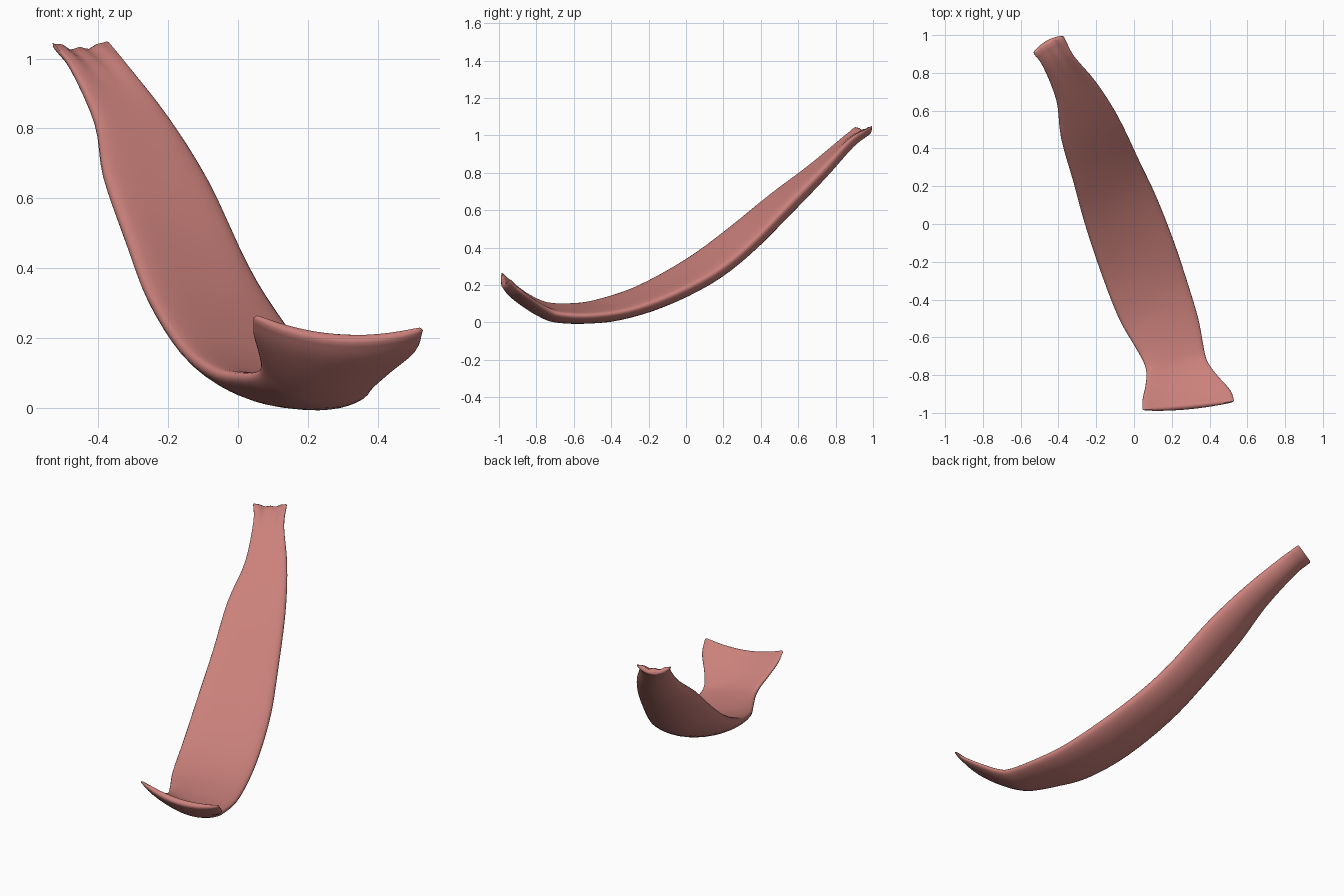
import bpy, bmesh, math
from mathutils import Vector

cube = bpy.data.objects.get("Cube")
if cube:
    bpy.data.objects.remove(cube, do_unlink=True)

# Stations from the upper end to the flared foot:
# left edge, right edge, (lower sag, half thickness, upper sag)
STATIONS = [
    ((-.53, .90, 1.04), (-.37, .99, 1.045), (.032, .018, .034)),
    ((-.48, .83, .975), (-.315, .885, .975), (.026, .026, .024)),
    ((-.41, .65, .82), (-.20, .75, .825), (.03, .035, .016)),
    ((-.385, .45, .67), (-.085, .57, .64), (.042, .04, .016)),
    ((-.32, .22, .485), (.03, .33, .395), (.048, .042, .018)),
    ((-.26, 0, .325), (.12, .14, .25), (.048, .042, .018)),
    ((-.17, -.27, .178), (.21, -.09, .135), (.042, .04, .018)),
    ((-.08, -.50, .105), (.28, -.30, .062), (.037, .036, .016)),
    ((0, -.64, .09), (.34, -.50, .034), (.034, .032, .014)),
    ((.05, -.73, .095), (.37, -.66, .04), (.036, .03, .016)),
    ((.066, -.79, .115), (.39, -.73, .064), (.036, .028, .024)),
    ((.06, -.86, .155), (.44, -.80, .107), (.037, .026, .034)),
    ((.045, -.93, .21), (.51, -.88, .165), (.038, .024, .038)),
    ((.045, -.98, .258), (.53, -.935, .222), (.036, .018, .038)),
]
STEPS, SIDES = 4, 36


def spline(points, u):
    """Smooth curve through a row of points."""
    i = min(int(u), len(points) - 2)
    t = u - i
    b, c = Vector(points[i]), Vector(points[i + 1])
    a = Vector(points[i - 1]) if i else b * 2 - c
    d = Vector(points[i + 2]) if i + 2 < len(points) else c * 2 - b
    return (b * 2 + (c - a) * t + (a * 2 - b * 5 + c * 4 - d) * t ** 2
            + (b * 3 - a - c * 3 + d) * t ** 3) / 2


lefts, rights, shapes = zip(*STATIONS)
last = len(STATIONS) - 1


def edges(u):
    return spline(lefts, u), spline(rights, u)


def ring(u, shrink=1.0, push=0.0):
    """Flat-topped, round-bellied cross-section of the band."""
    left, right = edges(u)
    low_sag, half, top_sag = spline(shapes, u)
    before, after = edges(max(u - .5, 0)), edges(min(u + .5, last))
    along = (sum(after, Vector()) - sum(before, Vector())).normalized()
    across = right - left
    up = along.cross(across).normalized()
    if up.z < 0:
        up = -up
    pleat = .006 * max(0, 1 - u / 1.4)
    notch = .022 * max(0, u - last + 1)
    pts = []
    for k in range(SIDES):
        a = math.tau * k / SIDES
        t, s = math.cos(a), math.sin(a)
        bow = 1 - t * t
        lift = half * shrink * math.copysign(abs(s) ** .75, s)
        lift -= bow * (top_sag if s > 0 else low_sag)
        if s > 0:
            lift += pleat * s * math.cos(3 * math.pi * t)
        pts.append((left + right) / 2 + across * (t * (1 - (1 - shrink) * .06) / 2)
                   + up * lift + along * (push - notch * bow))
    return pts


# Band body lofted through the stations, with rounded ends
rows = [ring(0, .5, -.008)]
rows += [ring(i / STEPS) for i in range(last * STEPS + 1)]
rows += [ring(last, .5, .008)]

bm = bmesh.new()
loops = [[bm.verts.new(p) for p in row] for row in rows]
for one, two in zip(loops, loops[1:]):
    for k in range(SIDES):
        n = (k + 1) % SIDES
        bm.faces.new((one[k], one[n], two[n], two[k]))

# End caps as strips between the upper and lower side
for loop in (loops[0], loops[-1]):
    for k in range(SIDES // 2):
        quad = [loop[k], loop[k + 1], loop[-k - 1], loop[-k % SIDES]]
        bm.faces.new(list(dict.fromkeys(quad)))
bmesh.ops.recalc_face_normals(bm, faces=bm.faces)

mesh = bpy.data.meshes.new("muscle_band")
bm.to_mesh(mesh)
bm.free()
band = bpy.data.objects.new("muscle_band", mesh)
bpy.context.collection.objects.link(band)

# Soft red tissue colour
mat = bpy.data.materials.new("soft_red")
mat.use_nodes = True
color = (.6, .22, .2, 1)
mat.diffuse_color = color
mat.node_tree.nodes["Principled BSDF"].inputs["Base Color"].default_value = color
mesh.materials.append(mat)

bpy.context.view_layer.objects.active = band
band.select_set(True)
bpy.ops.object.shade_smooth_by_angle(angle=math.radians(60))
